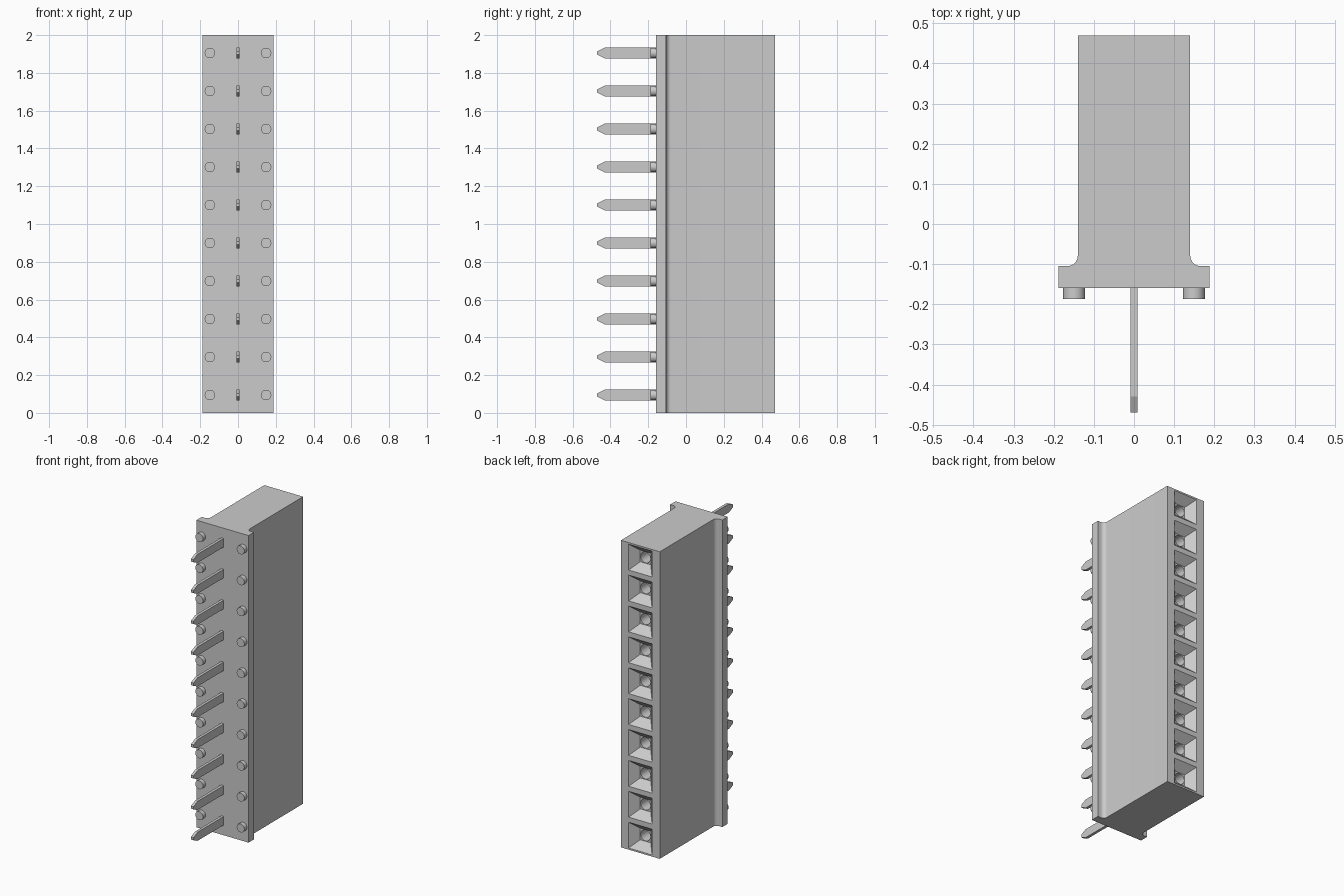
import bpy, bmesh, math
from mathutils import Matrix, Vector

cube = bpy.data.objects.get("Cube")
if cube:
    bpy.data.objects.remove(cube, do_unlink=True)

COUNT, PITCH = 10, 0.2012
LEVELS = [1 + (i - (COUNT - 1) / 2) * PITCH for i in range(COUNT)]
FRONT, BACK = -0.16, 0.47

grey = bpy.data.materials.new("grey_plastic")
grey.use_nodes = True
grey.diffuse_color = (0.6, 0.6, 0.6, 1)
grey.node_tree.nodes["Principled BSDF"].inputs["Base Color"].default_value = (0.6, 0.6, 0.6, 1)


def finish(bm, name):
    bmesh.ops.recalc_face_normals(bm, faces=bm.faces)
    mesh = bpy.data.meshes.new(name)
    bm.to_mesh(mesh)
    bm.free()
    mesh.materials.append(grey)
    obj = bpy.data.objects.new(name, mesh)
    bpy.context.collection.objects.link(obj)
    return obj


def activate(obj):
    bpy.ops.object.select_all(action="DESELECT")
    obj.select_set(True)
    bpy.context.view_layer.objects.active = obj


def smooth(obj):
    activate(obj)
    bpy.ops.object.shade_smooth_by_angle(angle=math.radians(35))


def prism(bm, points, offset):
    """Extrude a closed flat outline along offset."""
    face = bm.faces.new([bm.verts.new(p) for p in points])
    out = bmesh.ops.extrude_face_region(bm, geom=[face])
    moved = [v for v in out["geom"] if isinstance(v, bmesh.types.BMVert)]
    bmesh.ops.translate(bm, verts=moved, vec=offset)


def rod(bm, x, z, y0, y1, r0, r1, sides, turn=0):
    """Cone or cylinder along y, radius r0 at y0 and r1 at y1."""
    place = (Matrix.Translation((x, (y0 + y1) / 2, z))
             @ Matrix.Rotation(-math.pi / 2, 4, "X") @ Matrix.Rotation(turn, 4, "Z"))
    bmesh.ops.create_cone(bm, cap_ends=True, segments=sides, radius1=r0,
                          radius2=r1, depth=y1 - y0, matrix=place)


def cut(target, bm):
    cutter = finish(bm, "socket_cutter")
    cutter.hide_render = True
    mod = target.modifiers.new("cut", "BOOLEAN")
    mod.operation, mod.solver, mod.object = "DIFFERENCE", "EXACT", cutter
    activate(target)
    bpy.ops.object.modifier_apply(modifier=mod.name)
    bpy.data.objects.remove(cutter, do_unlink=True)


# Housing: extruded outline with a filleted front flange
half = [(0.188, FRONT), (0.188, -0.105)]
for k in range(9):
    a = math.pi / 2 * k / 8
    half.append((0.166 - 0.026 * math.sin(a), -0.079 - 0.026 * math.cos(a)))
half.append((0.14, BACK))
outline = half + [(-x, y) for x, y in reversed(half)]
bm = bmesh.new()
prism(bm, [(x, y, 0) for x, y in outline], Vector((0, 0, 2)))
housing = finish(bm, "housing")

# Sockets: square funnels leading to round holes in the back
bm = bmesh.new()
slope = (0.084 - 0.038) / 0.053
for z in LEVELS:
    rod(bm, 0, z, BACK - 0.053, BACK + 0.01, 0.038 * math.sqrt(2),
        (0.084 + 0.01 * slope) * math.sqrt(2), 4, math.pi / 4)
cut(housing, bm)
bm = bmesh.new()
for z in LEVELS:
    rod(bm, 0, z, -0.05, BACK - 0.02, 0.035, 0.035, 24)
cut(housing, bm)
smooth(housing)

# Round standoff pegs on both sides of the front
bm = bmesh.new()
for z in LEVELS:
    for x in (-0.149, 0.149):
        rod(bm, x, z, FRONT - 0.027, FRONT, 0.0275, 0.0275, 24)
smooth(finish(bm, "standoff_pegs"))

# Flat contact pins with tapered tips
bm = bmesh.new()
for z in LEVELS:
    upper = [(FRONT, 0.028), (-0.43, 0.028), (-0.47, 0.009)]
    side = upper + [(y, -h) for y, h in reversed(upper)]
    prism(bm, [(-0.009, y, z + h) for y, h in side], Vector((0.018, 0, 0)))
finish(bm, "contact_pins")
